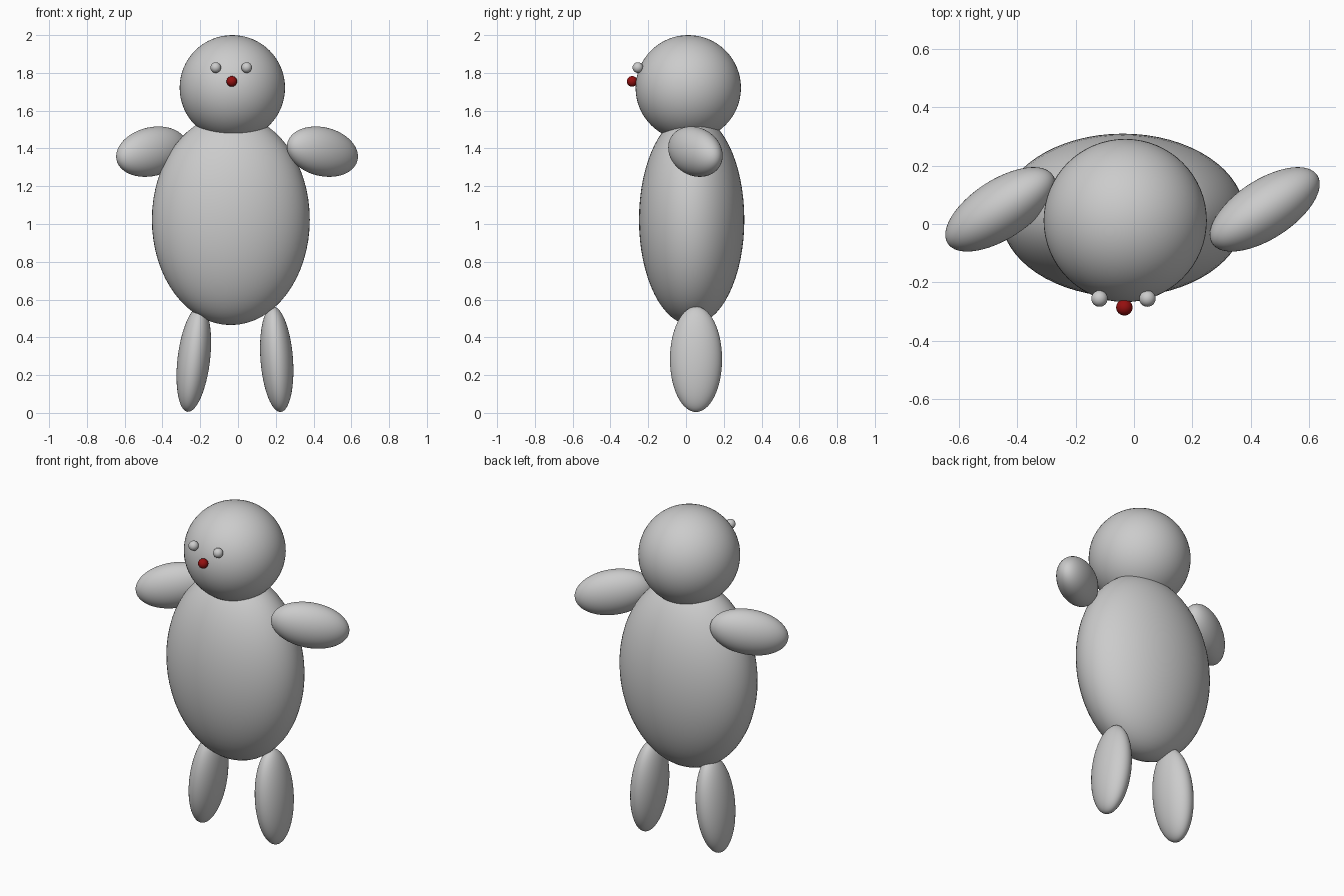
import bpy
from math import radians

if "Cube" in bpy.data.objects:
    bpy.data.objects.remove(bpy.data.objects["Cube"])


def ellipsoid(name, loc, radii, rot=(0, 0, 0), seg=64):
    bpy.ops.mesh.primitive_uv_sphere_add(segments=seg, ring_count=seg // 2, radius=1)
    ob = bpy.context.object
    ob.name = name
    # bake the scale so each part is a clean ellipsoid
    ob.scale = radii
    bpy.ops.object.transform_apply(location=False, rotation=False, scale=True)
    ob.location = loc
    ob.rotation_euler = [radians(a) for a in rot]
    bpy.ops.object.shade_smooth()
    return ob


# Head and torso
ellipsoid("head", (-0.03, 0.012, 1.721), (0.279, 0.279, 0.279))
ellipsoid("body", (-0.038, 0.03, 1.023), (0.418, 0.279, 0.558))

# Arms: both swung the same way about z, outer ends drooping
for name, x, tilt in (("left_arm", -0.457, -11), ("right_arm", 0.447, 11)):
    ellipsoid(name, (x, 0.05, 1.383), (0.217, 0.101, 0.129), (0, tilt, 33))

# Legs: slightly splayed
for name, x, tilt in (("left_leg", -0.234, 6.8), ("right_leg", 0.205, -4.3)):
    ellipsoid(name, (x, 0.053, 0.284), (0.086, 0.138, 0.28), (0, tilt, 0))

# Eyes
for name, x in (("left_eye", -0.118), ("right_eye", 0.046)):
    ellipsoid(name, (x, -0.255, 1.828), (0.028, 0.028, 0.028), seg=32)

# Red nose
nose = ellipsoid("nose", (-0.033, -0.285, 1.755), (0.028, 0.028, 0.028), seg=32)
red = bpy.data.materials.new("dark_red")
red.diffuse_color = (0.3, 0.005, 0.005, 1)
red.use_nodes = True
red.node_tree.nodes["Principled BSDF"].inputs["Base Color"].default_value = red.diffuse_color
nose.data.materials.append(red)
